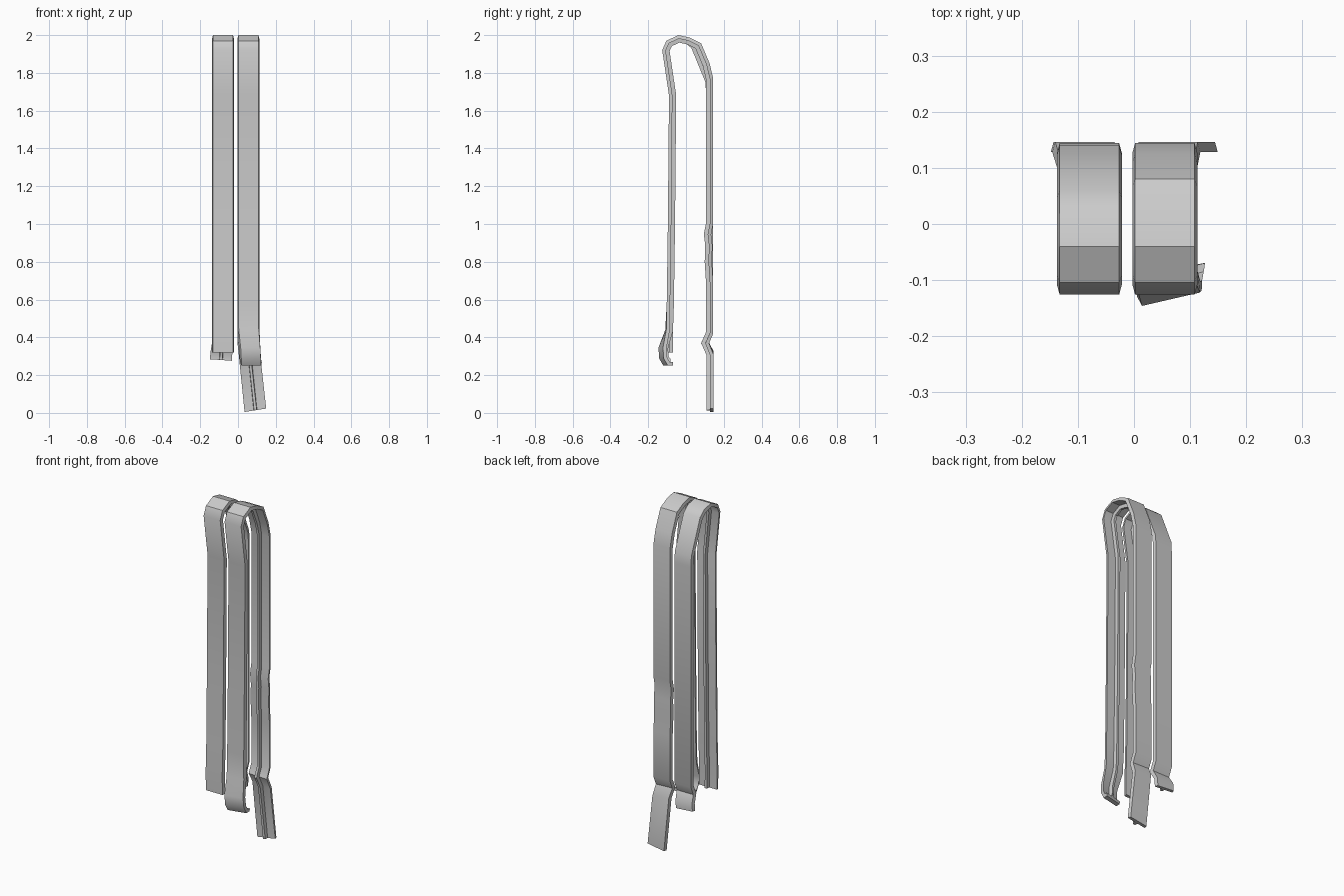
import bpy, bmesh, math
from mathutils import Vector, Matrix

if "Cube" in bpy.data.objects:
    bpy.data.objects.remove(bpy.data.objects["Cube"])

# Strap cross-section as (across, depth inward): trapezoid with a narrow inner rib
SECTION = [(-0.053, 0), (0.053, 0), (0.058, 0.018), (0.009, 0.018),
           (0.007, 0.038), (-0.007, 0.038), (-0.009, 0.018), (-0.058, 0.018)]


def strap(name, cx, path):
    """Sweep the section along (y, z, x offset, twist deg, tilt deg) points."""
    pts = [tuple(p) + (0,) * (5 - len(p)) for p in path]
    bm = bmesh.new()
    rings = []
    for i, (y, z, dx, twist, tilt) in enumerate(pts):
        here = Vector((y, z))
        a = (here - Vector(pts[i - 1][:2])).normalized() if i else None
        b = (Vector(pts[i + 1][:2]) - here).normalized() if i < len(pts) - 1 else None
        a, b = a or b, b or a
        t = (a + b).normalized()
        miter = min(1 / max(t.dot(a), 0.5), 1.25)
        inward = Vector((0, t.y, -t.x)) * miter
        rot = Matrix.Rotation(math.radians(twist), 3, 'Z') @ Matrix.Rotation(math.radians(tilt), 3, 'Y')
        base = Vector((cx + dx, y, z))
        rings.append([bm.verts.new(base + rot @ (Vector((u, 0, 0)) + inward * d))
                      for u, d in SECTION])
    n = len(SECTION)
    for r, s in zip(rings, rings[1:]):
        for k in range(n):
            bm.faces.new((r[k], r[(k + 1) % n], s[(k + 1) % n], s[k]))
    bm.faces.new(rings[0])
    bm.faces.new(rings[-1])
    bmesh.ops.recalc_face_normals(bm, faces=bm.faces)
    me = bpy.data.meshes.new(name)
    bm.to_mesh(me)
    bm.free()
    ob = bpy.data.objects.new(name, me)
    bpy.context.collection.objects.link(ob)
    bpy.context.view_layer.objects.active = ob
    ob.select_set(True)
    bpy.ops.object.shade_smooth_by_angle(angle=math.radians(35))
    ob.select_set(False)


# Shared front strand and fold over the top
upper_front = [(-0.096, 1.0), (-0.09, 1.68), (-0.126, 1.92), (-0.104, 1.97),
               (-0.04, 2.0), (0.02, 1.987)]

# Right strap: curled, twisted front end and long slanted back end
strap("right_strap", 0.055,
      [(-0.082, 0.251, 0.015, 13), (-0.108, 0.25, 0.015, 13), (-0.13, 0.288, 0.014, 13),
       (-0.134, 0.345, 0.011, 13), (-0.107, 0.44, 0.002, 3), (-0.102, 0.58)]
      + upper_front +
      [(0.08, 1.957), (0.125, 1.85), (0.144, 1.77), (0.144, 1.0), (0.133, 0.945),
       (0.14, 0.885), (0.137, 0.8), (0.144, 0.69), (0.144, 0.42), (0.122, 0.37, 0.0, 0, 2),
       (0.146, 0.315, 0.006, 0, 7), (0.146, 0.014, 0.037, 0, -9)])

# Left strap: plain front end and shorter back end
strap("left_strap", -0.0795,
      [(-0.106, 0.32), (-0.107, 0.44), (-0.102, 0.58)]
      + upper_front +
      [(0.06, 1.955), (0.14, 1.76), (0.144, 1.7), (0.144, 0.42), (0.122, 0.37),
       (0.146, 0.325, -0.008, 0, 3), (0.146, 0.28, -0.011, 0, 4)])
